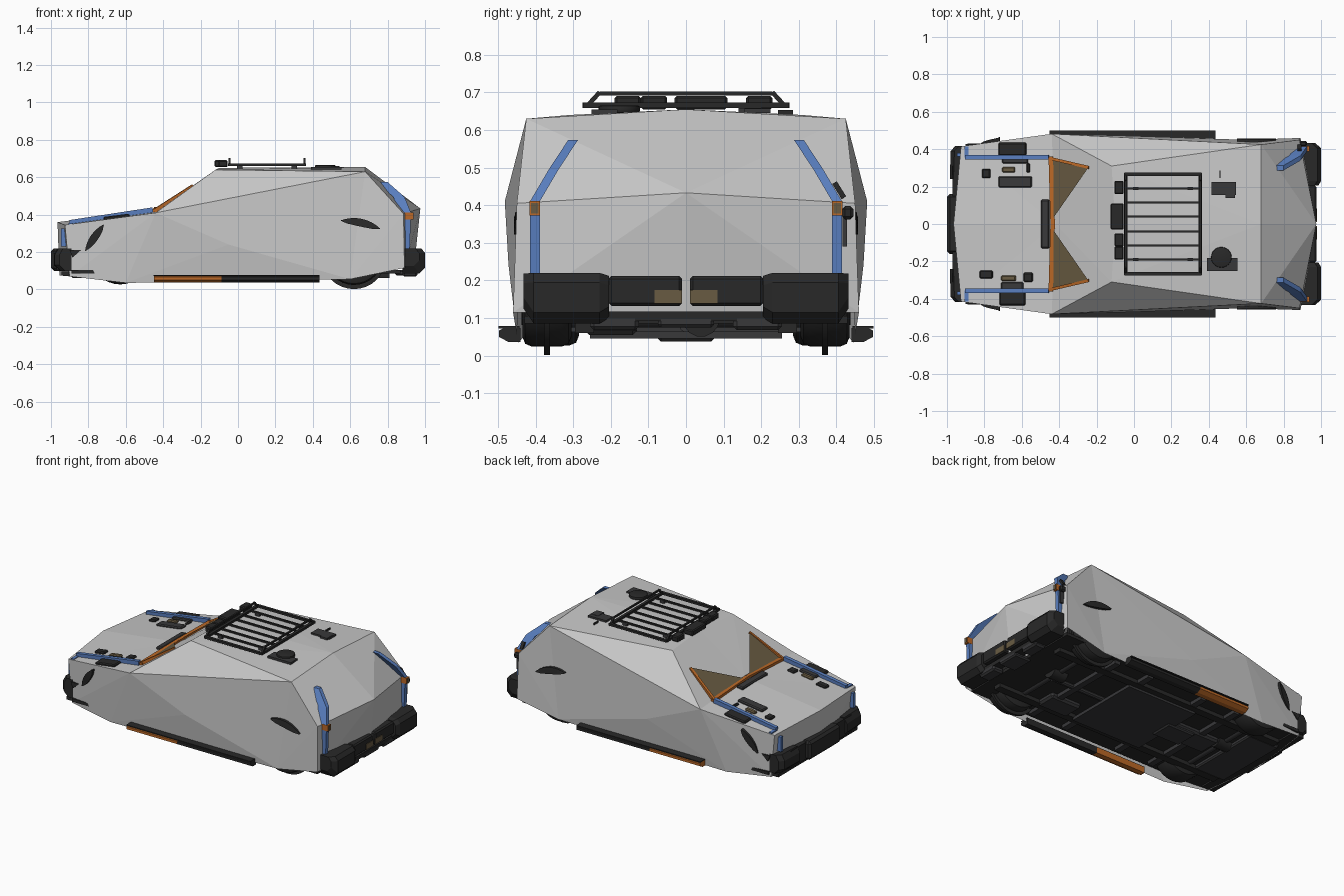
import bpy, bmesh, math
from mathutils import Vector, Matrix

if "Cube" in bpy.data.objects:
    bpy.data.objects.remove(bpy.data.objects["Cube"])


def mat(name, c):
    m = bpy.data.materials.new(name)
    m.diffuse_color = (*c, 1)
    m.use_nodes = True
    m.node_tree.nodes["Principled BSDF"].inputs["Base Color"].default_value = m.diffuse_color
    return m


GREY = mat("shell_grey", (0.58, 0.58, 0.58))
BLACK = mat("trim_black", (0.022, 0.022, 0.022))
DARK = mat("dark_grey", (0.040, 0.040, 0.042))
BLUE = mat("paint_blue", (0.10, 0.21, 0.52))
ORANGE = mat("accent_orange", (0.50, 0.14, 0.02))
BROWN = mat("glass_brown", (0.14, 0.105, 0.055))


def finish(name, bm, m, smooth=False):
    bmesh.ops.recalc_face_normals(bm, faces=bm.faces)
    me = bpy.data.meshes.new(name)
    bm.to_mesh(me)
    bm.free()
    me.materials.append(m)
    ob = bpy.data.objects.new(name, me)
    bpy.context.collection.objects.link(ob)
    if smooth:
        bpy.context.view_layer.objects.active = ob
        ob.select_set(True)
        bpy.ops.object.shade_smooth_by_angle(angle=math.radians(35))
        ob.select_set(False)
    return ob


def box(name, c, s, m, bevel=0):
    bm = bmesh.new()
    bmesh.ops.create_cube(bm, size=1, matrix=Matrix.Translation(c) @ Matrix.Diagonal((*s, 1)))
    if bevel:
        bmesh.ops.bevel(bm, geom=bm.edges[:], offset=bevel, segments=1, affect='EDGES')
    return finish(name, bm, m)


def beam(name, p, q, w, h, m):
    p, q = Vector(p), Vector(q)
    d = q - p
    mx = Matrix.Translation((p + q) / 2) @ d.to_track_quat('X', 'Z').to_matrix().to_4x4()
    bm = bmesh.new()
    bmesh.ops.create_cube(bm, size=1, matrix=mx @ Matrix.Diagonal((d.length, w, h, 1)))
    return finish(name, bm, m)


def cyl(name, c, r, depth, m, axis='Y', n=28, bevel=0):
    rot = {'Y': Matrix.Rotation(math.pi / 2, 4, 'X'), 'X': Matrix.Rotation(math.pi / 2, 4, 'Y'),
           'Z': Matrix.Identity(4)}[axis]
    bm = bmesh.new()
    bmesh.ops.create_cone(bm, cap_ends=True, segments=n, radius1=r, radius2=r, depth=depth,
                          matrix=Matrix.Translation(c) @ rot)
    if bevel:
        rim = [e for e in bm.edges if any(len(f.verts) > 4 for f in e.link_faces)]
        bmesh.ops.bevel(bm, geom=rim, offset=bevel, segments=2, affect='EDGES', profile=0.5)
    return finish(name, bm, m, True)


def loft(name, rings, m):
    # skin a list of equal closed rings and cap both ends
    bm = bmesh.new()
    rows = [[bm.verts.new(p) for p in ring] for ring in rings]
    n = len(rows[0])
    for u, v in zip(rows, rows[1:]):
        for k in range(n):
            bm.faces.new((u[k], u[(k + 1) % n], v[(k + 1) % n], v[k]))
    bm.faces.new(rows[0])
    bm.faces.new(rows[-1])
    return finish(name, bm, m)


# faceted outer shell: centre-line points and one side, mirrored
C = [(-.965, 0, .36), (-.42, 0, .43), (-.10, 0, .65), (.68, 0, .655), (.975, 0, .433),
     (.94, 0, .11), (-.955, 0, .075)]
P = [(-.925, .415, .345), (-.90, .415, .07), (-.60, .445, .035), (-.44, .482, .41), (-.12, .31, .64),
     (.68, .425, .63), (.885, .45, .405), (.89, .46, .115), (.60, .45, .055), (-.05, .472, .24)]
# faces index centre points as 0-6 and side points as 10-19
F = [(0, 1, 13, 10), (1, 14, 13), (1, 2, 14), (2, 3, 15, 14), (13, 14, 15), (3, 4, 15), (4, 16, 15),
     (4, 5, 17), (4, 17, 16), (10, 13, 11), (11, 13, 12), (12, 13, 19), (13, 15, 19), (15, 18, 19),
     (12, 19, 18), (15, 16, 18), (16, 17, 18), (0, 10, 11, 6)]
bm = bmesh.new()
for s in (1, -1):
    cv = [bm.verts.new(c) for c in C]
    pv = [bm.verts.new((x, s * y, z)) for x, y, z in P]
    for f in F:
        bm.faces.new([pv[i - 10] if i >= 10 else cv[i] for i in f])
bmesh.ops.remove_doubles(bm, verts=bm.verts[:], dist=1e-5)
bmesh.ops.triangulate(bm, faces=bm.faces[:])
finish("faceted_shell", bm, GREY)

# underbody floor and chassis
box("floor_pan", (-.01, 0, .095), (1.76, .86, .02), BLACK)
box("floor_front", (-.90, 0, .085), (.09, .81, .02), BLACK)
box("skid_plate_front", (-.78, 0, .075), (.22, .50, .03), DARK, .008)
box("centre_skid_plate", (.0, 0, .056), (.50, .51, .02), DARK)
box("sump_guard", (-.30, 0, .050), (.20, .15, .025), DARK, .008)
box("tow_hitch", (.90, 0, .09), (.12, .15, .03), DARK, .008)
box("gearbox", (-.42, 0, .075), (.32, .16, .04), DARK, .012)
box("muffler", (.40, -.2, .075), (.22, .14, .04), DARK, .012)
cyl("drive_shaft", (.42, 0, .08), .018, .4, DARK, 'X', 10)
for x in (-.63, .62):
    cyl("axle", (x, 0, .10), .025, .72, DARK, 'Y', 12)
    cyl("differential", (x, .04, .10), .05, .10, BLACK, 'X', 14)
for x in (-.45, -.2, .2, .45):
    box("cross_member", (x, 0, .075), (.04, .78, .025), DARK)

# repeated left and right parts
for s in (1, -1):
    box("frame_rail", (-.02, s * .27, .075), (1.66, .05, .03), BLACK)
    # wheels
    for x, y, z in ((-.63, .35, .185), (.62, .37, .182)):
        cyl("tyre", (x, s * y, z), .158, .13, BLACK, 'Y', 32, .025)
        cyl("wheel_rim", (x, s * (y + .025), z), .10, .085, DARK, 'Y', 20)
    cyl("tread_ridge", (.62, s * .37, .176), .174, .016, BLACK, 'Y', 32)
    # arch crescents showing through the shell
    for x, r0, a0, a1, yo in ((-.63, .19, 118, 172, .440), (.62, .202, 46, 110, .444)):
        rings = []
        for i in range(9):
            t = i / 8
            a = math.radians(a0 + (a1 - a0) * t)
            w = .004 + .038 * math.sin(math.pi * t) ** .6
            yy = yo if x > 0 else yo + .012 - .030 * t
            rings.append([(x + r * math.cos(a), s * y, .18 + r * math.sin(a))
                          for r, y in ((r0, yy - .02), (r0, yy + .010), (r0 - w, yy + .014),
                                       (r0 - w, yy - .02))])
        loft("wheel_arch", rings, BLACK)
    loft("corner_marker", [[(-.90, s * y, .21), (-.84, s * y, .21), (-.885, s * y, .17)]
                           for y in (.40, .428)], BLACK)
    # side steps with a dark tread on top
    prof = ((.44, .036), (.472, .036), (.498, .050), (.498, .066), (.485, .073), (.44, .073))
    for n, xa, xb, m in (("front", -.45, -.087, ORANGE), ("rear", -.087, .437, BLACK)):
        loft("side_step_" + n, [[(x, s * y, z) for y, z in prof] for x in (xa, xb)], m)
    box("side_step_tread", (-.007, s * .471, .0755), (.888, .056, .006), BLACK)
    # bonnet edges, windscreen surround and glass
    beam("bonnet_edge", (-.90, s * .357, .356), (-.455, s * .357, .424), .024, .03, BLUE)
    beam("bonnet_corner", (-.932, s * .37, .23), (-.932, s * .37, .325), .02, .03, BLUE)
    box("headlamp_trim", (-.895, s * .385, .348), (.02, .06, .016), BLUE)
    beam("windscreen_pillar", (-.455, s * .352, .415), (-.24, s * .302, .553), .016, .020, ORANGE)
    beam("windscreen_base", (-.445, s * .36, .418), (-.435, 0, .430), .024, .022, ORANGE)
    bm = bmesh.new()
    bm.faces.new([bm.verts.new(v) for v in ((-.44, s * .02, .434), (-.44, s * .345, .423),
                                            (-.245, s * .30, .559))])
    finish("windscreen_glass", bm, BROWN)
    # tailgate pillars and lamps
    loft("tail_pillar", [[(x + dx, s * (y + dy), z) for dx, dy in
                          ((0, -.013), (0, .013), (-.06, .013), (-.06, -.013))]
                         for x, y, z in ((.918, .402, .22), (.925, .402, .41),
                                         (.890, .352, .495), (.800, .300, .574))], BLUE)
    box("tail_lamp", (.912, s * .402, .392), (.05, .028, .038), ORANGE)
    box("tail_lamp_cover", (.936, s * .402, .392), (.006, .020, .028), BROWN)
    # bumpers
    loft("rear_bumper_corner", [[(xa, s * y, zt), (xb - .02, s * y, zt), (xb, s * y, zt - .025),
                                 (xb, s * y, zb + .03), (xb - .03, s * y, zb), (xa, s * y, zb)]
                                for y, xa, xb, zb, zt in ((.205, .88, .985, .10, .212),
                                                          (.23, .88, 1.0, .085, .22),
                                                          (.405, .88, 1.0, .085, .22),
                                                          (.432, .88, .97, .125, .218))], BLACK)
    box("rear_bumper_inner", (.945, s * .108, .172), (.06, .196, .08), BLACK, .008)
    box("bumper_lamp", (.976, s * .047, .156), (.004, .074, .036), BROWN)
    box("tow_bracket", (.92, s * .19, .088), (.08, .13, .04), DARK, .01)
    loft("front_bumper_corner", [[(xb, s * y, .10), (xa + .03, s * y, .10), (xa, s * y, .13),
                                  (xa, s * y, .185), (xa + .02, s * y, .22), (xb, s * y, .22)]
                                 for y, xa, xb in ((.24, -.985, -.90), (.39, -.98, -.90),
                                                   (.418, -.955, -.89))], BLACK)
    # roof rack side rails
    beam("rack_side_rail", (-.05, s * .266, .666), (.36, s * .266, .666), .018, .014, BLACK)
    for x in (-.045, .355):
        beam("rack_upright", (x, s * .262, .665), (x, s * .23, .70), .012, .012, BLACK)
    for x in (.01, .30):
        box("rack_foot", (x, s * .19, .650), (.03, .016, .03), DARK)

# bumper centres
box("front_bumper_centre", (-.96, 0, .16), (.08, .32, .12), BLACK, .015)
box("front_bumper_bar", (-.94, 0, .16), (.06, .62, .11), BLACK)
box("rear_bumper_lower", (.93, 0, .105), (.06, .44, .025), BLACK)
box("rear_hinge", (.905, .43, .38), (.04, .03, .035), BLACK, .008)
beam("rear_handle", (.90, .422, .29), (.90, .422, .37), .012, .03, DARK)
beam("rear_latch", (.885, .395, .46), (.885, .42, .42), .02, .014, BLACK)

# roof rack frame, slats and lamps
for x in (-.045, .355):
    beam("rack_cross_rail", (x, -.272, .666), (x, .272, .666), .018, .014, BLACK)
    beam("rack_top_bar", (x, -.23, .697), (x, .23, .697), .010, .010, BLACK)
for y in (-.19, -.115, -.04, .04, .115, .19):
    box("rack_slat", (.155, y, .664), (.40, .012, .010), BLACK)
for y, w, d in ((.195, .07, .05), (.04, .14, .07), (-.085, .07, .05), (-.155, .07, .05)):
    box("rack_lamp", (-.055 - d / 2, y, .673), (d, w, .036), BLACK, .006)

# roof fittings
box("roof_plate_right", (.48, .19, .651), (.13, .07, .012), DARK)
box("roof_plate_step", (.515, .17, .652), (.05, .06, .014), DARK)
box("aerial", (.46, .265, .647), (.006, .04, .012), BLACK)
box("roof_plate_left", (.472, -.217, .648), (.165, .07, .014), DARK)
cyl("roof_dome", (.467, -.178, .655), .055, .02, BLACK, 'Z', 24, .005)

# bonnet fittings, nearly flush with the slope
for n, x, y, sx, sy, m in (
        ("tyre_top", -.65, .40, .15, .07, BLACK), ("tyre_top", -.65, -.39, .14, .09, BLACK),
        ("air_box", -.635, .225, .18, .06, DARK), ("air_box", -.635, .34, .14, .035, DARK),
        ("cap", -.79, .27, .045, .05, BLACK), ("cap", -.79, -.27, .07, .045, BLACK),
        ("hose", -.67, .29, .07, .03, BROWN), ("hose", -.67, -.29, .08, .03, BROWN),
        ("battery", -.565, -.285, .05, .05, BLACK), ("battery", -.565, .30, .02, .05, BLACK),
        ("brace", -.65, -.33, .12, .04, DARK), ("dashboard_vent", -.475, 0, .045, .26, DARK)):
    z = .36 + .128 * (x + .965) - .035 * abs(y)
    o = box(n, (0, 0, 0), (sx, sy, .022), m, .006)
    o.location = (x, y, z - .001)
    o.rotation_euler = (0, -.127, 0)
